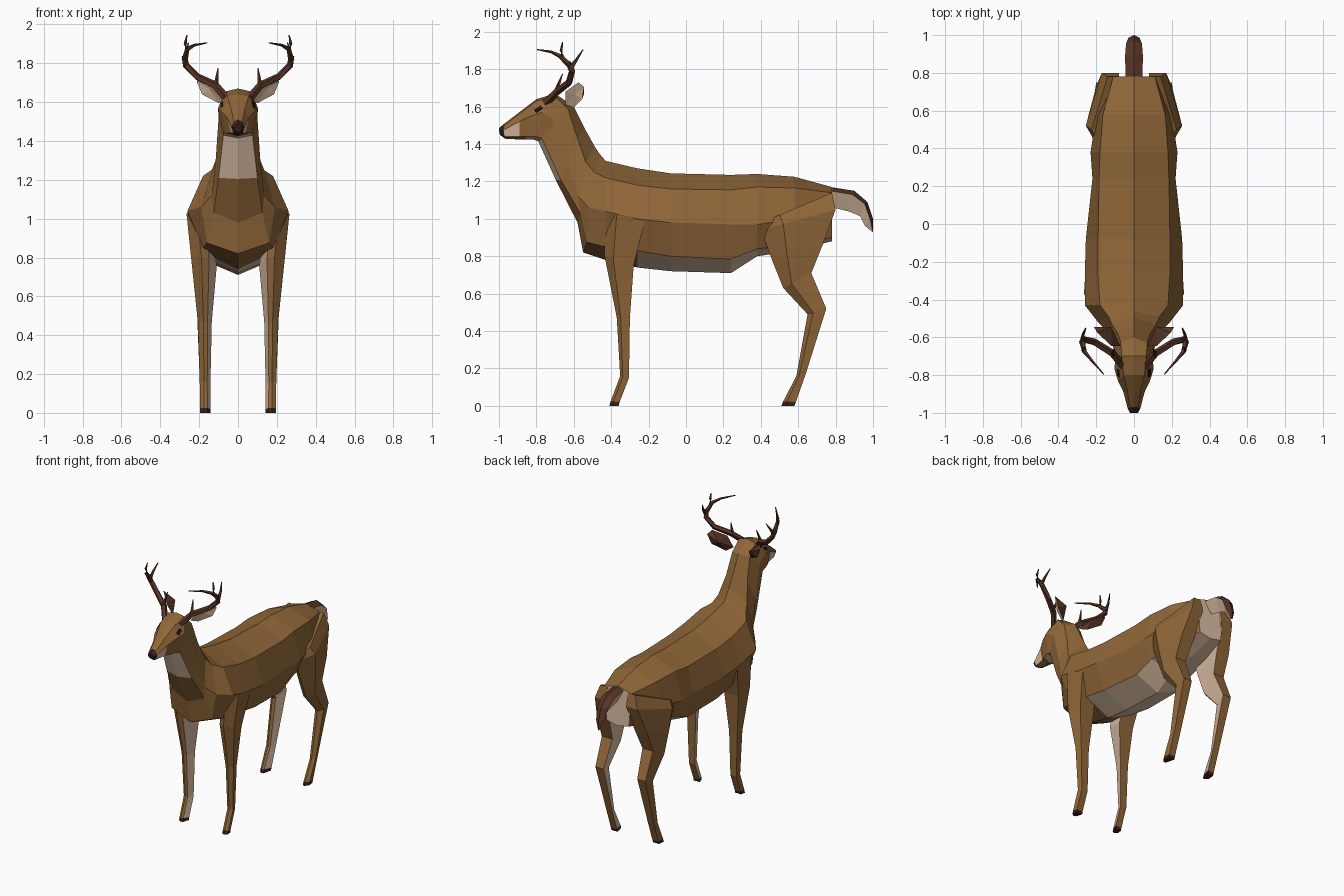
import bpy, bmesh
from mathutils import Vector
from math import sin, cos, pi


def material(name, rgb):
    m = bpy.data.materials.new(name)
    m.diffuse_color = (*rgb, 1)
    return m


FUR = material("brown fur", (0.28, 0.135, 0.04))
CREAM = material("cream fur", (0.74, 0.53, 0.38))
DARK = material("dark brown", (0.095, 0.034, 0.018))
HOOF = material("hoof", (0.04, 0.015, 0.012))
BLACK = material("eye black", (0.012, 0.008, 0.008))


def loft(bm, loops, rule=lambda ring, strip: 0, caps=(0, 0)):
    """Skin closed loops; rule picks a material slot, caps give end slots (None = open)."""
    rings = [[bm.verts.new(p) for p in loop] for loop in loops]
    n = len(rings[0])
    for i in range(len(rings) - 1):
        for k in range(n):
            q = (k + 1) % n
            f = bm.faces.new((rings[i][k], rings[i][q], rings[i + 1][q], rings[i + 1][k]))
            f.material_index = rule(i, k)
    for ring, slot in ((rings[0], caps[0]), (rings[-1], caps[1])):
        if slot is not None:
            bm.faces.new(ring).material_index = slot


def finish(name, bm, mats, mirror=False):
    bmesh.ops.recalc_face_normals(bm, faces=bm.faces)
    me = bpy.data.meshes.new(name)
    bm.to_mesh(me)
    bm.free()
    for m in mats:
        me.materials.append(m)
    ob = bpy.data.objects.new(name, me)
    bpy.context.collection.objects.link(ob)
    if mirror:
        mod = ob.modifiers.new("mirror", 'MIRROR')
        mod.use_clip = False
        mod.use_mirror_merge = False
    return ob


def sym(half):
    """Close a half section (top centre to bottom centre) across x = 0."""
    return half + [(-x, y, z) for x, y, z in half[-2:0:-1]]


def fold(k):
    return min(k, 7 - k)


# Torso: y, top z, upper x z, widest x z, lower x z, bottom z
torso = [
    (0.78, 1.17, 0.11, 1.14, 0.10, 1.05, 0.09, 0.90, 0.88),
    (0.58, 1.225, 0.165, 1.165, 0.20, 1.00, 0.14, 0.86, 0.83),
    (0.38, 1.24, 0.18, 1.17, 0.23, 0.97, 0.17, 0.84, 0.80),
    (0.24, 1.235, 0.185, 1.155, 0.22, 0.97, 0.175, 0.785, 0.71),
    (-0.08, 1.243, 0.19, 1.16, 0.255, 0.98, 0.19, 0.80, 0.72),
    (-0.26, 1.27, 0.19, 1.18, 0.26, 1.00, 0.19, 0.83, 0.74),
    (-0.43, 1.31, 0.18, 1.22, 0.26, 1.04, 0.18, 0.85, 0.78),
]
torso_loops = [sym([(0, y, t), (ux, y, uz), (mx, y, mz), (lx, y, lz), (0, y, b)])
               for y, t, ux, uz, mx, mz, lx, lz, b in torso]
bm = bmesh.new()
loft(bm, torso_loops, lambda i, k: 1 if fold(k) == 3 and i < 5 else 0, (1, None))
finish("torso", bm, [FUR, CREAM])

# Chest and neck, each section tilting further forward
neck_loops = [torso_loops[-1]] + [sym(h) for h in (
    [(0, -0.46, 1.345), (0.135, -0.49, 1.25), (0.19, -0.52, 1.06), (0.16, -0.53, 0.875), (0, -0.55, 0.82)],
    [(0, -0.49, 1.39), (0.115, -0.535, 1.30), (0.135, -0.575, 1.12), (0.125, -0.565, 1.03), (0, -0.58, 0.98)],
    [(0, -0.54, 1.48), (0.085, -0.58, 1.43), (0.115, -0.63, 1.30), (0.10, -0.67, 1.21), (0, -0.695, 1.205)],
    [(0, -0.60, 1.60), (0.07, -0.63, 1.585), (0.10, -0.70, 1.52), (0.075, -0.77, 1.43), (0, -0.79, 1.415)],
)]
bm = bmesh.new()
loft(bm, neck_loops, lambda i, k: 1 if fold(k) == 3 and i == 3 else 0, (None, None))
finish("neck", bm, [FUR, CREAM])

# Head, with cream muzzle sides, cream jaw and dark nose
head_loops = [neck_loops[-1]] + [sym(h) for h in (
    [(0, -0.70, 1.67), (0.065, -0.70, 1.655), (0.103, -0.77, 1.57), (0.075, -0.80, 1.44), (0, -0.82, 1.425)],
    [(0, -0.80, 1.64), (0.055, -0.80, 1.63), (0.085, -0.83, 1.55), (0.058, -0.85, 1.44), (0, -0.86, 1.425)],
    [(0, -0.885, 1.575), (0.035, -0.885, 1.565), (0.056, -0.89, 1.52), (0.038, -0.89, 1.44), (0, -0.90, 1.425)],
    [(0, -0.97, 1.51), (0.022, -0.97, 1.50), (0.034, -0.975, 1.475), (0.025, -0.97, 1.44), (0, -0.965, 1.428)],
    [(0, -1.0, 1.485), (0.014, -1.0, 1.48), (0.022, -1.0, 1.47), (0.014, -0.995, 1.452), (0, -0.99, 1.445)],
)]


def head_rule(i, k):
    if i == 4:
        return 2
    return 1 if (i == 3 and fold(k) == 2) or (i < 2 and fold(k) == 3) else 0


bm = bmesh.new()
loft(bm, head_loops, head_rule, (None, 2))
finish("head", bm, [FUR, CREAM, HOOF])

# Eyes: thin diamonds lying on the cheek face
u0, m0, u1, m1 = (Vector(head_loops[i][j]) for i in (1, 2) for j in (1, 2))
normal = (m0 - u1).cross(u0 - m1).normalized()
normal *= 1 if normal.x > 0 else -1
diamond = [u0.lerp(m0, t).lerp(u1.lerp(m1, t), s)
           for s, t in ((0.25, 0.68), (0.55, 0.45), (0.9, 0.62), (0.6, 0.88))]
bm = bmesh.new()
loft(bm, [[p + normal * d for p in diamond] for d in (-0.004, 0.004)])
finish("eyes", bm, [BLACK], True)


# Legs: pentagon sections with a front ridge and a cream inner face
def leg(name, rows):
    loops = []
    for yf, zf, yb, zb, xin, xf, xb in rows:
        def at(x, t):
            return (x, yf + (yb - yf) * t, zf + (zb - zf) * t)
        xr = xin + (xf - xin) * 0.6
        loops.append([at(xr, 0), at(xf, 0.3), at(xb, 1), at(xin, 1),
                      at(xin + (xf - xin) * 0.3, 0.08)])
    last = len(rows) - 2
    bm = bmesh.new()
    loft(bm, loops, lambda i, k: 2 if i == last else (1 if k == 3 else 0), (0, 2))
    finish(name, bm, [FUR, CREAM, HOOF], True)


# front y z, back y z, inner x, outer x front, outer x back
leg("front_legs", [
    (-0.435, 1.04, -0.22, 0.99, 0.13, 0.265, 0.255),
    (-0.435, 0.80, -0.28, 0.75, 0.11, 0.24, 0.225),
    (-0.37, 0.47, -0.30, 0.47, 0.135, 0.207, 0.20),
    (-0.352, 0.16, -0.305, 0.15, 0.142, 0.197, 0.19),
    (-0.403, 0.025, -0.355, 0.02, 0.142, 0.195, 0.19),
    (-0.41, 0.0, -0.36, 0.0, 0.142, 0.195, 0.19),
])
leg("hind_legs", [
    (0.38, 0.97, 0.78, 1.14, 0.08, 0.225, 0.14),
    (0.40, 0.94, 0.80, 1.05, 0.08, 0.255, 0.17),
    (0.46, 0.78, 0.73, 0.86, 0.10, 0.24, 0.20),
    (0.52, 0.63, 0.67, 0.71, 0.12, 0.222, 0.205),
    (0.65, 0.49, 0.75, 0.52, 0.135, 0.21, 0.20),
    (0.59, 0.16, 0.64, 0.17, 0.142, 0.197, 0.19),
    (0.52, 0.025, 0.587, 0.02, 0.142, 0.195, 0.19),
    (0.51, 0.0, 0.58, 0.0, 0.142, 0.195, 0.19),
])

# Tail: dark top, cream underside
tail_loops = [sym(h) for h in (
    [(0, 0.76, 1.172), (0.045, 0.77, 1.15), (0, 0.79, 1.06)],
    [(0, 0.90, 1.15), (0.047, 0.89, 1.13), (0, 0.87, 1.04)],
    [(0, 0.97, 1.09), (0.042, 0.955, 1.08), (0, 0.93, 1.015)],
    [(0, 1.0, 1.00), (0.03, 0.985, 0.995), (0, 0.955, 0.965)],
    [(0, 1.0, 0.93), (0.006, 0.998, 0.935), (0, 0.99, 0.935)],
)]
bm = bmesh.new()
loft(bm, tail_loops, lambda i, k: 0 if k in (0, 3) else 1)
finish("tail", bm, [DARK, CREAM])

# Ears: cupped cream front, bulging dark back
bm = bmesh.new()
rim = [bm.verts.new(p) for p in (
    (0.07, -0.645, 1.61), (0.12, -0.645, 1.68), (0.195, -0.575, 1.73),
    (0.212, -0.545, 1.705), (0.185, -0.555, 1.64), (0.10, -0.60, 1.595))]
for centre, slot in (((0.145, -0.595, 1.665), 0), ((0.12, -0.545, 1.67), 1)):
    c = bm.verts.new(centre)
    for k in range(6):
        bm.faces.new((rim[k], rim[(k + 1) % 6], c)).material_index = slot
finish("ears", bm, [CREAM, DARK], True)


# Antlers: tapered five-sided beams and tines
def tube(bm, pts, r0, r1):
    pts = [Vector(p) for p in pts]
    loops = []
    for i, p in enumerate(pts):
        d = pts[min(i + 1, len(pts) - 1)] - pts[max(i - 1, 0)]
        q = d.to_track_quat('Z', 'Y')
        r = r0 + (r1 - r0) * i / (len(pts) - 1)
        loops.append([p + q @ Vector((r * cos(a), r * sin(a), 0))
                      for a in (2 * pi * k / 5 for k in range(5))])
    loft(bm, loops)


bm = bmesh.new()
tube(bm, [(0.06, -0.75, 1.62), (0.115, -0.685, 1.685), (0.21, -0.625, 1.73),
          (0.268, -0.61, 1.79), (0.275, -0.63, 1.835)], 0.022, 0.016)
tube(bm, [(0.273, -0.615, 1.81), (0.27, -0.585, 1.85), (0.255, -0.55, 1.905)], 0.014, 0.003)
tube(bm, [(0.274, -0.62, 1.82), (0.262, -0.675, 1.872), (0.225, -0.72, 1.893), (0.16, -0.795, 1.905)], 0.017, 0.003)
tube(bm, [(0.265, -0.66, 1.86), (0.272, -0.667, 1.90), (0.263, -0.66, 1.945)], 0.014, 0.003)
tube(bm, [(0.112, -0.695, 1.675), (0.11, -0.68, 1.72), (0.102, -0.66, 1.775)], 0.015, 0.003)
finish("antlers", bm, [DARK], True)
